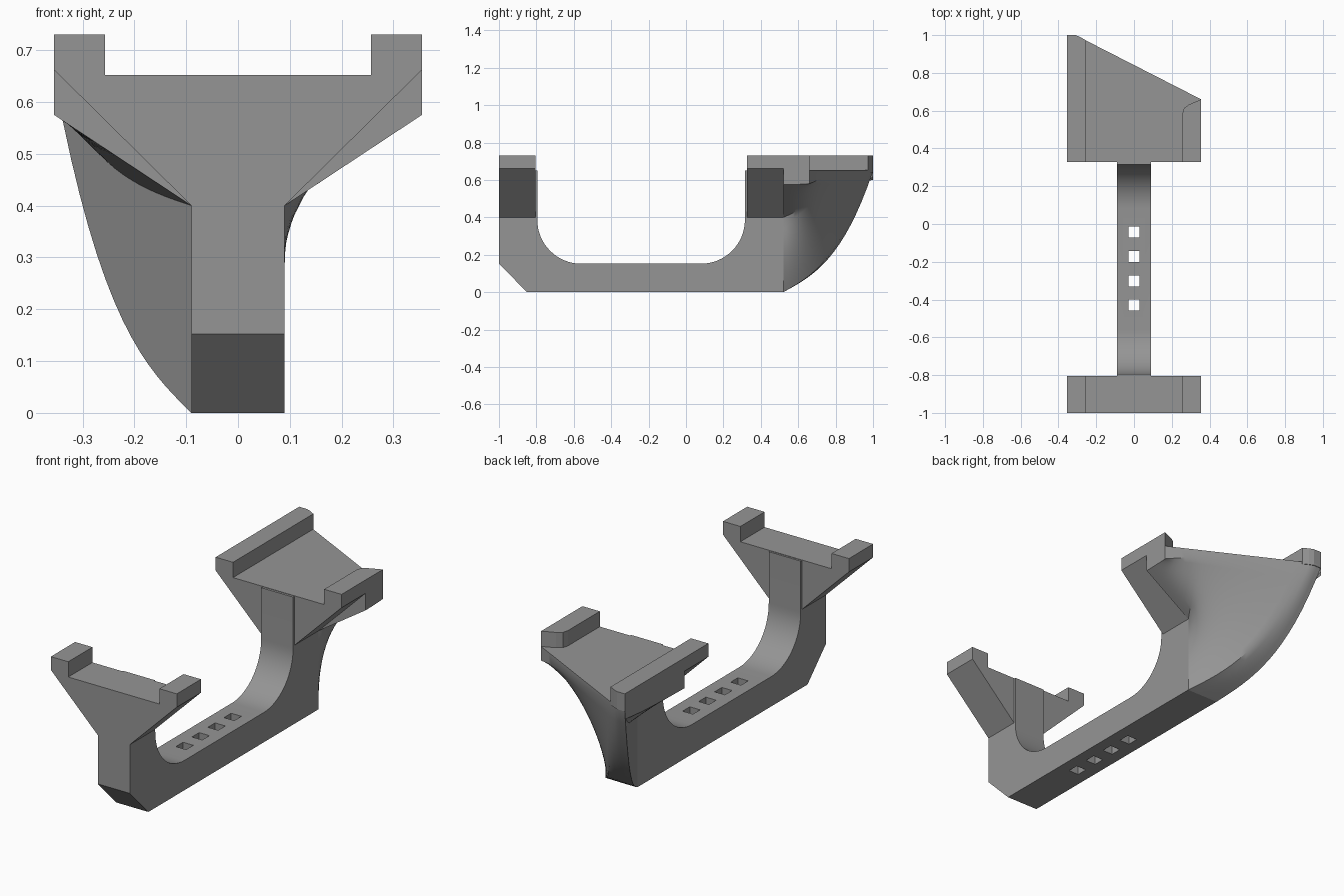
import bpy, bmesh, math
from mathutils import Vector

if "Cube" in bpy.data.objects:
    bpy.data.objects.remove(bpy.data.objects["Cube"])

grey = bpy.data.materials.new("matte grey")
grey.diffuse_color = (0.3, 0.3, 0.3, 1)
grey.use_nodes = True
grey.node_tree.nodes["Principled BSDF"].inputs["Base Color"].default_value = grey.diffuse_color


def finish(name, bm):
    bmesh.ops.remove_doubles(bm, verts=bm.verts, dist=1e-4)
    bmesh.ops.recalc_face_normals(bm, faces=bm.faces)
    me = bpy.data.meshes.new(name)
    bm.to_mesh(me)
    bm.free()
    me.materials.append(grey)
    ob = bpy.data.objects.new(name, me)
    bpy.context.collection.objects.link(ob)
    return ob


def prism(name, pts, axis, lo, hi):
    """Extrude a 2D outline along an axis from lo to hi."""
    def place(a, b, c):
        return {"x": (c, a, b), "y": (a, c, b), "z": (a, b, c)}[axis]
    bm = bmesh.new()
    face = bm.faces.new([bm.verts.new(place(a, b, lo)) for a, b in pts])
    moved = bmesh.ops.extrude_face_region(bm, geom=[face])["geom"]
    vec = Vector(place(0, 0, hi - lo))
    bmesh.ops.translate(bm, vec=vec, verts=[v for v in moved if isinstance(v, bmesh.types.BMVert)])
    return finish(name, bm)


def arc(cy, cz, r, a0, a1, n=16):
    return [(cy + r * math.cos(math.radians(a0 + (a1 - a0) * i / n)),
             cz + r * math.sin(math.radians(a0 + (a1 - a0) * i / n))) for i in range(n + 1)]


def smooth(ob, angle):
    bpy.ops.object.select_all(action="DESELECT")
    ob.select_set(True)
    bpy.context.view_layer.objects.active = ob
    bpy.ops.object.shade_smooth_by_angle(angle=math.radians(angle))


# Bar with two uprights and rounded inner corners
W = 0.09
profile = [(-1, 0.152), (-0.85, 0), (0.52, 0), (0.52, 0.65), (0.315, 0.65)]
profile += arc(0.08, 0.387, 0.235, 0, -90) + arc(-0.56, 0.387, 0.235, -90, -180)
profile += [(-0.795, 0.65), (-1, 0.65)]
bar = prism("bar", profile, "x", -W, W)

# Square holes through the bar
for i in range(4):
    y = -0.43 + i * 0.129
    h = 0.029
    cutter = prism("hole_cutter", [(-h, y - h), (h, y - h), (h, y + h), (-h, y + h)], "z", -0.1, 0.3)
    cutter.hide_render = True
    cutter.hide_viewport = True
    mod = bar.modifiers.new("hole", "BOOLEAN")
    mod.operation = "DIFFERENCE"
    mod.solver = "EXACT"
    mod.object = cutter
smooth(bar, 25)

# Flared cradles with upright lugs
half = [(W, 0.4), (0.355, 0.662), (0.355, 0.73), (0.257, 0.73), (0.257, 0.652)]
cradle = half + [(-x, z) for x, z in reversed(half)]
prism("front_cradle", cradle, "y", -1, -0.805)
prism("rear_cradle", cradle, "y", 0.327, 0.52)

# Long left rail and short right rail behind the rear cradle
prism("left_rail", [(-0.355, 0.52), (-0.257, 0.52), (-0.257, 0.974), (-0.285, 0.99),
                    (-0.31, 1), (-0.355, 1)], "z", 0.64, 0.73)
prism("right_rail", [(0.257, 0.52), (0.355, 0.52), (0.355, 0.66), (0.29, 0.632),
                     (0.264, 0.612), (0.257, 0.585)], "z", 0.64, 0.73)

# Swept fin: a T-shaped section blending into a thin slanted edge
TOP = 0.652


def slant(x):
    return min(1.0, 1.0 - 0.511 * (x + 0.31))


# each key: section x, section z, end x, end z
keys = [(-0.355, 0.575, -0.355, 0.60, 6), (-W, 0.40, -0.355, 0.62, 8),
        (-W, 0.0, -0.355, 0.65, 4), (W, 0.0, -0.27, 0.645, 14),
        (W, 0.40, 0.22, 0.61, 6), (0.355, 0.575, 0.355, 0.58, 1)]
rows = []
for a, b in zip(keys, keys[1:]):
    for i in range(a[4]):
        rows.append([p + (q - p) * i / a[4] for p, q in zip(a[:4], b[:4])])
rows.append(list(keys[-1][:4]))

STEPS = 16
bm = bmesh.new()
low, high = [], []
for x0, z0, x1, z1 in rows:
    lo_col, hi_col = [], []
    for s in range(STEPS + 1):
        t = s / STEPS
        x = x0 + (x1 - x0) * t
        y = 0.52 + (slant(x1) - 0.52) * t
        z = z0 + (z1 - z0) * (0.4 * t + 0.6 * t ** 3)
        lo_col.append(bm.verts.new((x, y, z)))
        hi_col.append(bm.verts.new((x, y, TOP)))
    low.append(lo_col)
    high.append(hi_col)
for i in range(len(rows) - 1):
    for s in range(STEPS):
        bm.faces.new((low[i][s], low[i][s + 1], low[i + 1][s + 1], low[i + 1][s]))
    for s in (0, STEPS):
        bm.faces.new((low[i][s], low[i + 1][s], high[i + 1][s], high[i][s]))
for i in (0, len(rows) - 1):
    for s in range(STEPS):
        bm.faces.new((low[i][s], low[i][s + 1], high[i][s + 1], high[i][s]))
# flat top of the fin
bm.faces.new(high[0] + [c[-1] for c in high[1:-1]] + high[-1][::-1])
smooth(finish("swept_fin", bm), 35)
